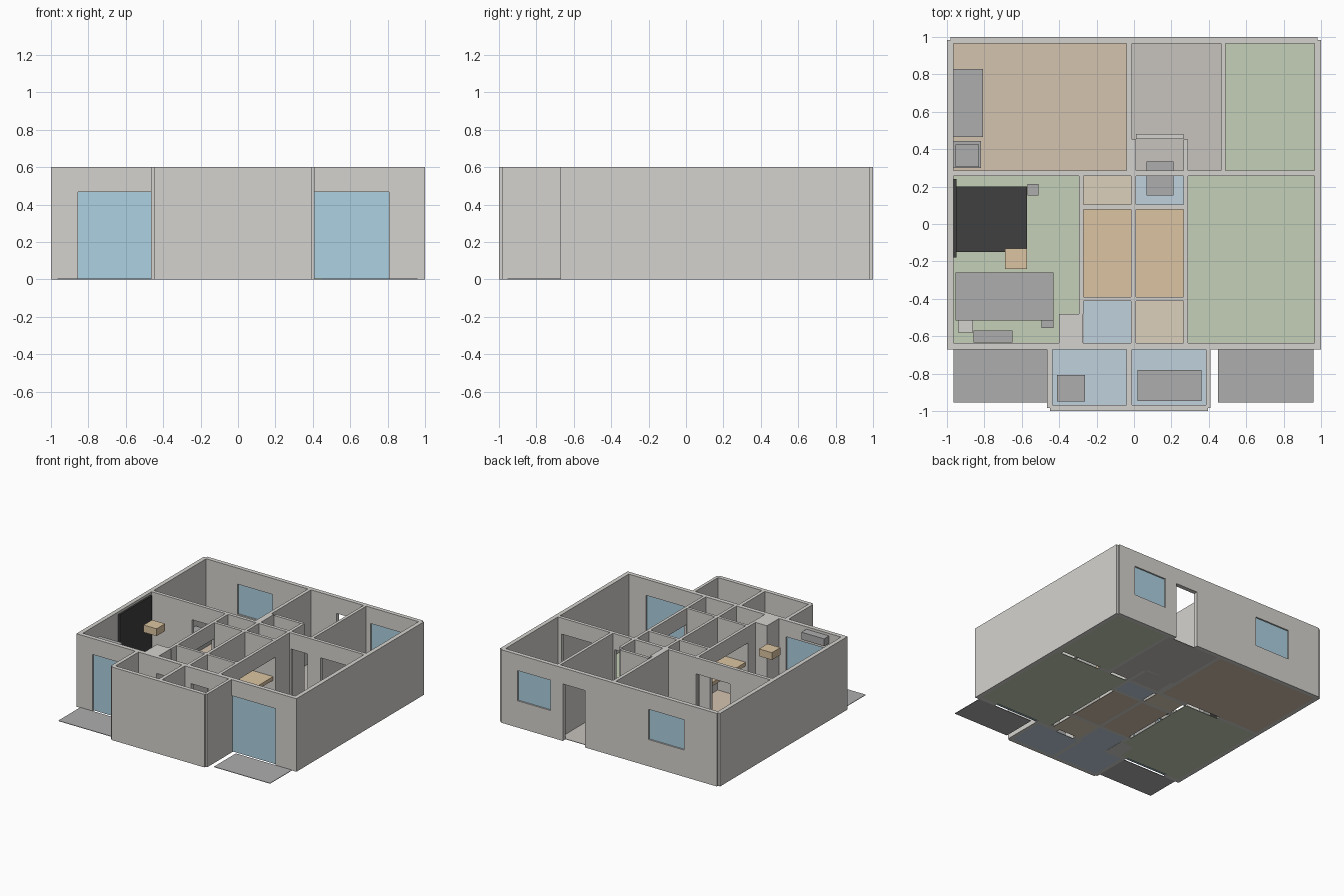
import bpy, bmesh
from mathutils import Matrix, Vector

if "Cube" in bpy.data.objects:
    bpy.data.objects.remove(bpy.data.objects["Cube"])

H, DOOR = 0.6, 0.468   # wall height, opening head


def mat(name, r, g, b):
    m = bpy.data.materials.new(name)
    m.diffuse_color = (r, g, b, 1)
    m.use_nodes = True
    m.node_tree.nodes["Principled BSDF"].inputs["Base Color"].default_value = m.diffuse_color
    return m


GREEN = mat("green_floor", .56, .63, .48)
TAN = mat("tan_floor", .66, .55, .43)
PALE = mat("pale_tan", .72, .63, .50)
WOOD = mat("wood", .72, .56, .36)
BLUE = mat("blue_tile", .53, .64, .72)
GLASS = mat("glass", .42, .64, .76)
DARK = mat("dark", .05, .05, .05)
GREY = mat("grey", .42, .42, .42)
HALL = mat("hall_floor", .57, .54, .51)
WALL = mat("wall", .66, .65, .62)


def boxes(name, parts, material=WALL):
    """One object made of boxes given as (x0, x1, y0, y1, z0, z1)."""
    bm = bmesh.new()
    for x0, x1, y0, y1, z0, z1 in parts:
        c = Vector((x0 + x1, y0 + y1, z0 + z1)) / 2
        bmesh.ops.create_cube(bm, size=1, matrix=Matrix.Translation(c)
                              @ Matrix.Diagonal((x1 - x0, y1 - y0, z1 - z0, 1)))
    me = bpy.data.meshes.new(name)
    bm.to_mesh(me)
    bm.free()
    ob = bpy.data.objects.new(name, me)
    bpy.context.collection.objects.link(ob)
    me.materials.append(material)


def wall(name, axis, c0, c1, a, b, holes=()):
    """Wall along an axis from a to b; holes are (start, end, sill, is_glazed)."""
    def seg(s, e, z0, z1, p0=c0, p1=c1):
        return (s, e, p0, p1, z0, z1) if axis == 'x' else (p0, p1, s, e, z0, z1)
    parts, panes, pos = [], [], a
    for s, e, sill, glazed in sorted(holes):
        parts += [seg(pos, s, 0, H), seg(s, e, DOOR, H)]
        if sill > .02:
            parts.append(seg(s, e, 0, sill))
        if glazed:
            m = (c0 + c1) / 2
            panes.append(seg(s, e, sill, DOOR, m - .005, m + .005))
        pos = e
    parts.append(seg(pos, b, 0, H))
    boxes(name, parts)
    if panes:
        boxes(name + "_glass", panes, GLASS)


# outer walls
wall("back_wall", 'x', .965, 1, -.98, .98,
     [(-.68, -.36, .22, True), (.22, .42, 0, False), (.53, .83, .22, True)])
wall("left_wall", 'y', -1, -.965, -.67, .985)
wall("right_wall", 'y', .965, 1, -.67, .985)
wall("front_wall", 'x', -.67, -.635, -.985, .985,
     [(-.855, -.465, .005, True), (-.27, -.04, 0, False),
      (.04, .2, 0, False), (.41, .808, .005, True)])
wall("bay_front_wall", 'x', -1, -.967, -.45, .395)
wall("bay_left_wall", 'y', -.465, -.435, -.985, -.65)
wall("bay_right_wall", 'y', .385, .41, -.985, -.65)

# inner walls
wall("cross_wall", 'x', .257, .285, -.965, .965,
     [(-.6, -.29, 0, False), (.3, .45, 0, False), (.57, .93, 0, False)])
wall("living_wall", 'y', -.04, -.012, .28, .965)
wall("bedroom_wall", 'y', .465, .49, .28, .965)
wall("core_left_wall", 'y', -.295, -.27, -.48, .26,
     [(-.385, .075, 0, False), (.11, .245, 0, False)])
wall("core_right_wall", 'y', .265, .29, -.64, .26,
     [(-.62, -.43, 0, False), (-.385, .075, 0, False)])
wall("core_middle_wall", 'y', -.015, .01, -.64, .26, [(.11, .245, 0, False)])
wall("core_back_wall", 'x', .078, .103, -.28, .28)
wall("core_front_wall", 'x', -.413, -.39, -.28, .28)
wall("bay_divider", 'y', -.04, -.012, -.97, -.64)
wall("closet_left_wall", 'y', -.013, .01, .28, .452)
wall("closet_right_wall", 'y', .265, .29, .28, .452)
boxes("closet_door", [(.01, .265, .455, .48, 0, .59)])
boxes("duct_pillar", [(-.4, -.272, -.665, -.48, 0, H)])


# floors
def floor(name, material, *rects):
    boxes(name, [(*r, 0, .004) for r in rects], material)


floor("living_floor", TAN, (-.965, -.04, .285, .965))
floor("hall_floor", HALL, (-.012, .465, .45, .965), (.29, .465, .285, .45),
      (.01, .265, .285, .45))
floor("back_bedroom_floor", GREEN, (.49, .965, .285, .965))
floor("right_bedroom_floor", GREEN, (.29, .965, -.635, .257))
floor("left_bedroom_floor", GREEN, (-.965, -.295, -.48, .257), (-.965, -.4, -.635, -.48))
floor("lobby_floor", PALE, (-.27, -.015, .103, .257), (.01, .265, -.635, -.413))
floor("closet_floor", TAN, (-.27, -.015, -.39, .078), (.01, .265, -.39, .078))
floor("wet_room_floor", BLUE, (.01, .265, .103, .257), (-.27, -.015, -.67, -.413),
      (-.435, -.04, -.967, -.67), (-.012, .385, -.967, -.67))
floor("balcony", GREY, (-.965, -.465, -.955, -.67), (.45, .96, -.955, -.67))

# furniture
boxes("wooden_shelf", [(-.27, -.015, -.39, .078, .27, .3),
                       (.01, .265, -.39, .078, .27, .3)], WOOD)
boxes("bed", [(-.95, -.573, -.15, .2, .004, .12)], DARK)
boxes("headboard", [(-.965, -.95, -.178, .24, .004, .58)], DARK)
boxes("hanging_lamp", [(-.69, -.572, -.24, -.13, .53, .59)], WOOD)
boxes("bedside_stand", [(-.57, -.51, .153, .215, .004, .22)], GREY)
boxes("desk", [(-.955, -.43, -.515, -.26, .004, .16)], GREY)
boxes("stool", [(-.495, -.43, -.555, -.492, .004, .1)], GREY)
boxes("side_table", [(-.94, -.862, -.58, -.503, .004, .12)])
boxes("wall_unit", [(-.857, -.65, -.634, -.57, .52, .58)], GREY)
boxes("sofa", [(-.964, -.807, .465, .83, .004, .1)], GREY)
boxes("cabinet", [(-.964, -.818, .3, .445, .004, .14),
                  (-.955, -.83, .305, .425, .14, .18)], GREY)
boxes("toilet", [(.068, .21, .152, .257, .004, .1),
                 (.068, .21, .285, .335, .004, .18)], GREY)
boxes("wash_stand", [(-.413, -.263, -.948, -.806, .004, .18)], GREY)
boxes("bathtub", [(.02, .36, -.945, -.78, .004, .12)], GREY)
